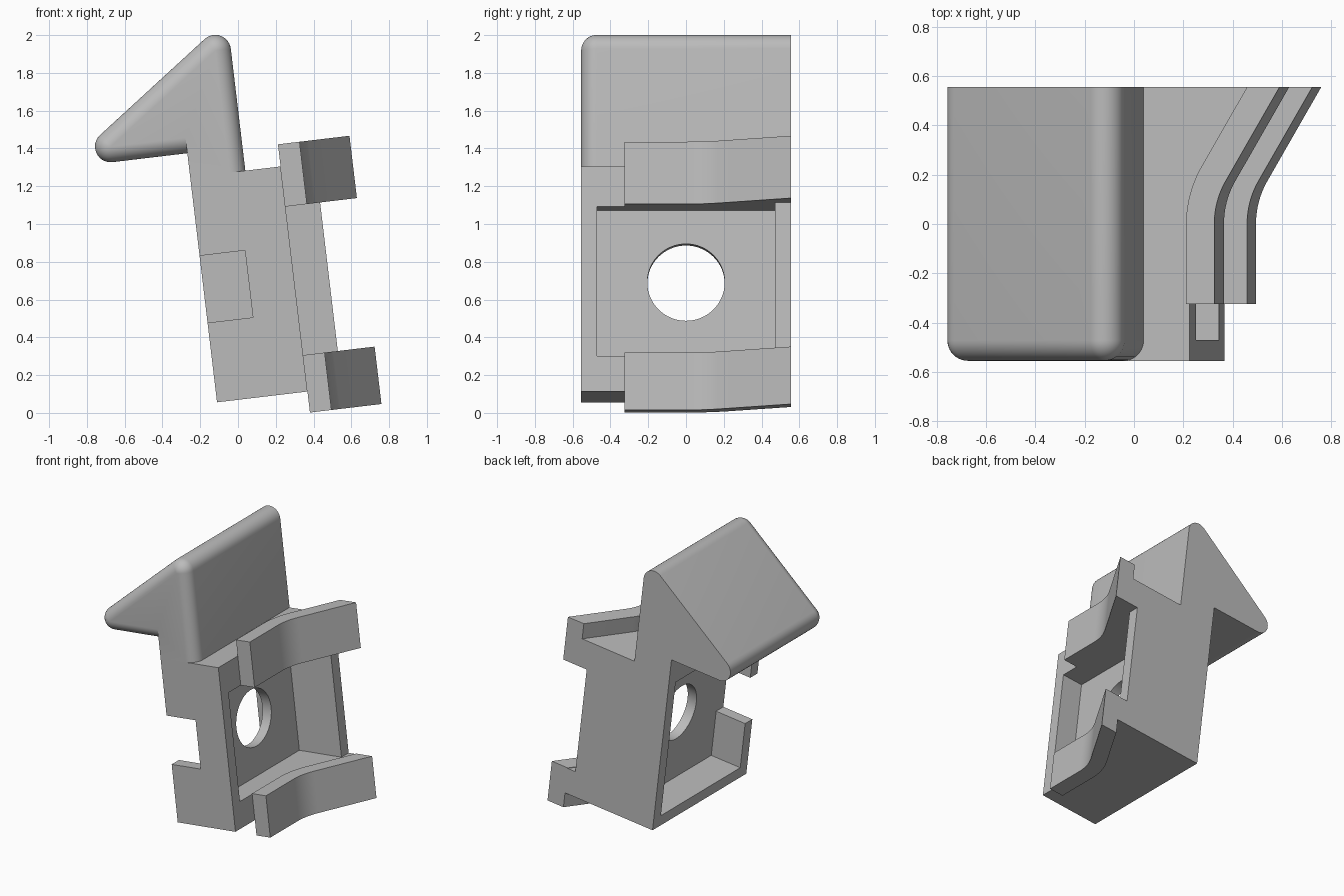
import bpy, bmesh, math
from math import sin, cos, radians
from mathutils import Vector

cube = bpy.data.objects.get("Cube")
if cube:
    bpy.data.objects.remove(cube, do_unlink=True)

grey = bpy.data.materials.new("plain grey")
grey.use_nodes = True
grey.diffuse_color = (0.5, 0.5, 0.5, 1)
grey.node_tree.nodes["Principled BSDF"].inputs["Base Color"].default_value = (0.5, 0.5, 0.5, 1)

# Shared dimensions, in the frame of the leaning body
HALF = 0.555          # half depth
FACE = 0.482          # body thickness
TOP = 1.2             # body height
WALL = 0.47           # inner side of the pocket walls
ROUND = 0.083         # rounding of the head
LEAN = radians(6.8)


def finish(name, bm):
    """Turn a bmesh into a leaning object with the shared material."""
    bmesh.ops.remove_doubles(bm, verts=bm.verts[:], dist=1e-5)
    bmesh.ops.recalc_face_normals(bm, faces=bm.faces[:])
    mesh = bpy.data.meshes.new(name)
    bm.to_mesh(mesh)
    bm.free()
    mesh.materials.append(grey)
    ob = bpy.data.objects.new(name, mesh)
    ob.location = (-0.111, 0, 0.056)
    ob.rotation_euler = (0, -LEAN, 0)
    bpy.context.collection.objects.link(ob)
    return ob


def loft(name, rings):
    """Bridge matching closed rings and cap both ends."""
    bm = bmesh.new()
    loops = [[bm.verts.new(p) for p in ring] for ring in rings]
    n = len(loops[0])
    for a, b in zip(loops, loops[1:]):
        for i in range(n):
            j = (i + 1) % n
            bm.faces.new((a[i], a[j], b[j], b[i]))
    bm.faces.new(loops[0])
    bm.faces.new(loops[-1])
    return finish(name, bm)


def plan_prism(name, outline, low, high):
    """Extrude an outline seen from above between two heights."""
    return loft(name, [[(x, y, z) for x, y in outline] for z in (low, high)])


def box(name, x0, x1, y0, y1, z0, z1):
    return plan_prism(name, [(x0, y0), (x1, y0), (x1, y1), (x0, y1)], z0, z1)


def smooth(ob):
    bpy.ops.object.select_all(action='DESELECT')
    ob.select_set(True)
    bpy.context.view_layer.objects.active = ob
    bpy.ops.object.shade_smooth_by_angle(angle=radians(30))


def cut(ob, cutter):
    cutter.hide_render = True
    mod = ob.modifiers.new("cut", 'BOOLEAN')
    mod.operation = 'DIFFERENCE'
    mod.solver = 'EXACT'
    mod.object = cutter
    bpy.context.view_layer.objects.active = ob
    bpy.ops.object.modifier_apply(modifier=mod.name)
    bpy.data.objects.remove(cutter, do_unlink=True)


# Body with a pocket on each side, a notch in the front wall and a round hole
body = box("body", 0, FACE, -HALF, HALF, 0, TOP)
cut(body, box("left_pocket", -0.1, 0.242, -WALL, WALL, 0.08, 1.12))
cut(body, box("front_notch", -0.1, 0.242, -0.7, -0.4, 0.424, 0.781))
cut(body, box("right_pocket", 0.315, 0.7, -WALL, WALL, 0.19, 0.986))
ring = [(0.205 * cos(t), 0.602 + 0.205 * sin(t))
        for t in (2 * math.pi * i / 64 for i in range(64))]
cut(body, loft("hole", [[(x, y, z) for y, z in ring] for x in (0.1, 0.5)]))
smooth(body)

# Back wall reaching out between the two arms
box("back_flange", FACE, 0.667, WALL, HALF, 0.1, 1.1)


# Arms: straight at the front, bending outwards by 30 degrees at the back
def arm_side(radius):
    """Bent edge of an arm, from the start of the bend to the back."""
    centre = 0.947
    pts = []
    for i in range(11):
        t = radians(3 * i)
        pts.append((centre - radius * cos(t), radius * sin(t)))
    x, y = pts[-1]
    pts.append((x + (HALF - y) * math.tan(radians(30)), HALF))
    return pts


inner, outer = arm_side(0.947 - FACE), arm_side(0.35)
arm = [(FACE, -0.325)] + inner + outer[::-1] + [(0.597, -0.325)]
web = inner + [(FACE, HALF)]
for place, low, high, web_low, web_high in (
        ("upper", 0.986, 1.318, 0.986, TOP), ("lower", -0.112, 0.194, 0, 0.19)):
    smooth(plan_prism(place + "_arm", arm, low, high))
    smooth(plan_prism(place + "_arm_web", web, web_low, web_high))


# Wedge head on a short neck, rounded at its tips and along the front edges
def head_outline(r):
    tip, peak = Vector((-0.399, 1.328 + ROUND)), Vector((0.294 - ROUND, 1.85))
    slope = peak - tip
    normal = math.atan2(slope.x, -slope.y)
    pts = [(0, TOP), (peak.x + r, TOP)]
    for centre, start, end in ((peak, 0, normal), (tip, normal, 1.5 * math.pi)):
        for i in range(13):
            t = start + (end - start) * i / 12
            pts.append((centre.x + r * cos(t), centre.y + r * sin(t)))
    return pts + [(0, tip.y - r)]


rings = []
for i in range(11):
    t = radians(9 * i)
    y = -HALF + ROUND * (1 - cos(t))
    rings.append([(x, y, z) for x, z in head_outline(ROUND * sin(t))])
rings.append([(x, HALF, z) for x, z in head_outline(ROUND)])
smooth(loft("wedge_head", rings))
